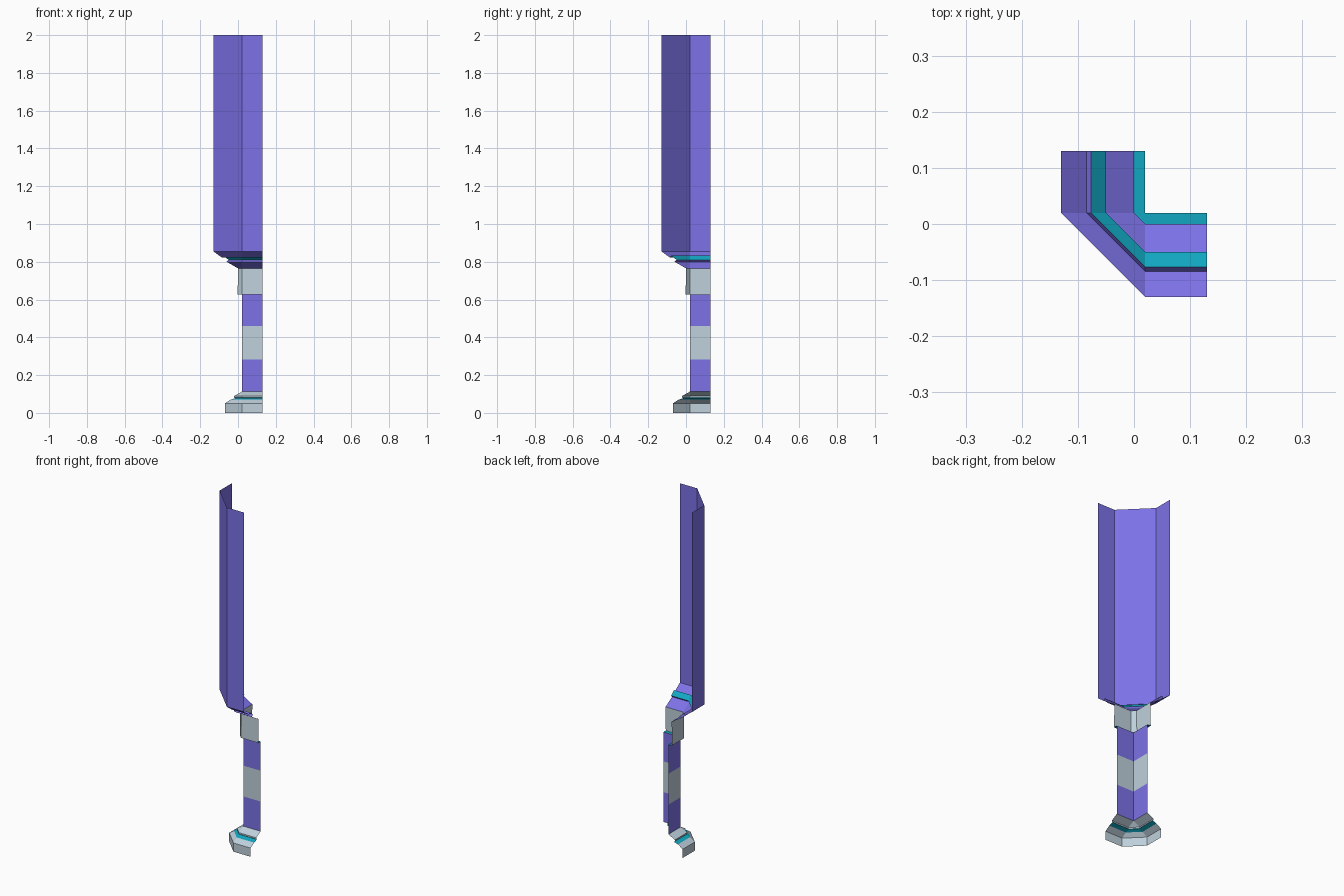
import bpy, bmesh

if "Cube" in bpy.data.objects:
    bpy.data.objects.remove(bpy.data.objects["Cube"])


def material(name, rgb):
    m = bpy.data.materials.new(name)
    m.diffuse_color = (*rgb, 1)
    m.use_nodes = True
    m.node_tree.nodes["Principled BSDF"].inputs["Base Color"].default_value = m.diffuse_color
    return m


PURPLE = material("purple", (0.205, 0.167, 0.80))
TEAL = material("teal", (0.006, 0.39, 0.54))
GREY = material("pale_grey", (0.52, 0.635, 0.715))

CORNER, END = 0.02, 0.13


def sweep(name, mat, profile):
    """Sweep a (distance outwards, z) profile, top to bottom, round the chamfered corner."""
    bm = bmesh.new()
    rows = []
    for d, z in profile:
        plan = [(CORNER - d, END), (CORNER - d, CORNER), (CORNER, CORNER - d), (END, CORNER - d)]
        rows.append([bm.verts.new((x, y, z)) for x, y in plan])
    for top, low in zip(rows, rows[1:]):
        for i in range(3):
            bm.faces.new((low[i], low[i + 1], top[i + 1], top[i]))
    # a zero distance closes the chamfer to a sharp corner
    bmesh.ops.remove_doubles(bm, verts=bm.verts, dist=1e-5)
    me = bpy.data.meshes.new(name)
    bm.to_mesh(me)
    bm.free()
    me.materials.append(mat)
    ob = bpy.data.objects.new(name, me)
    bpy.context.collection.objects.link(ob)


# upper column and its stepped underside
sweep("upper_column", PURPLE, [(0.15, 2.0), (0.15, 0.855), (0.105, 0.822), (0.097, 0.832)])
sweep("upper_groove", TEAL, [(0.097, 0.832), (0.07, 0.81)])
sweep("lower_flare", PURPLE, [(0.07, 0.81), (0.08, 0.80), (0.02, 0.765)])

# collar block with its underside
sweep("collar", GREY, [(0.02, 0.765), (0.022, 0.628)])
sweep("collar_underside", TEAL, [(0.022, 0.628), (0, 0.628)])

# banded shaft
bands = [0.628, 0.46, 0.283, 0.112]
for i, (top, low) in enumerate(zip(bands, bands[1:])):
    sweep(f"shaft_band_{i + 1}", GREY if i == 1 else PURPLE, [(0, top), (0, low)])

# stepped foot
sweep("foot_cap", GREY, [(0, 0.112), (0.04, 0.09), (0.04, 0.082)])
sweep("foot_groove", TEAL, [(0.04, 0.082), (0.034, 0.078), (0.06, 0.07)])
sweep("foot_base", GREY, [(0.06, 0.07), (0.09, 0.05), (0.09, 0)])
